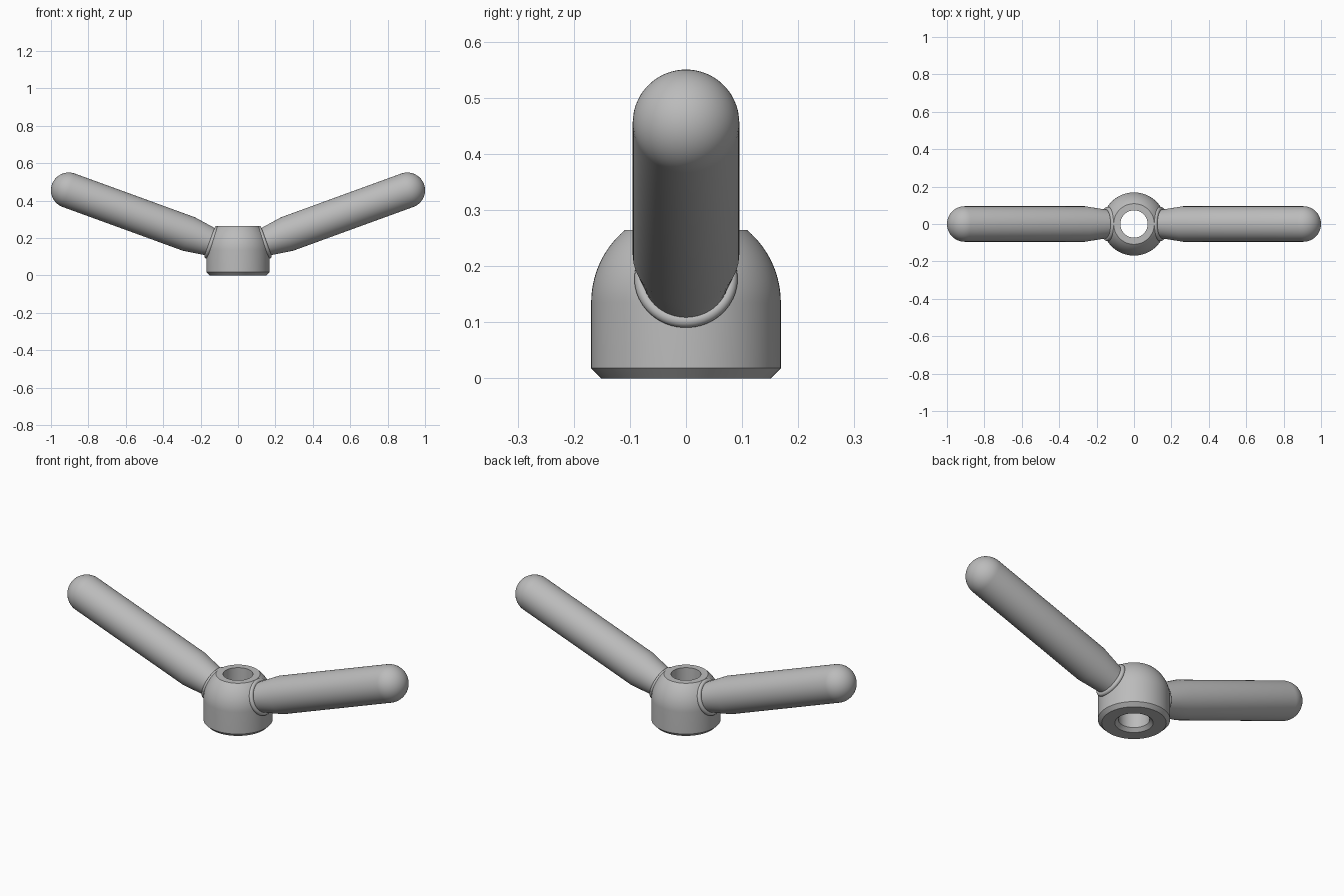
import bpy, bmesh
from math import sin, cos, pi, radians, sqrt
from mathutils import Matrix

cube = bpy.data.objects.get("Cube")
if cube:
    bpy.data.objects.remove(cube, do_unlink=True)

# Single grey metal
metal = bpy.data.materials.new("grey metal")
metal.use_nodes = True
colour = (0.5, 0.5, 0.5, 1)
metal.diffuse_color = colour
metal.node_tree.nodes["Principled BSDF"].inputs["Base Color"].default_value = colour


def lathe(name, profile, matrix=Matrix(), closed=False, steps=64):
    """Revolve (radius, height) points around z, then place with matrix."""
    bm = bmesh.new()
    verts = [bm.verts.new((r, 0, z)) for r, z in profile]
    pairs = list(zip(verts, verts[1:]))
    if closed:
        pairs.append((verts[-1], verts[0]))
    edges = [bm.edges.new(p) for p in pairs]
    bmesh.ops.spin(bm, geom=verts + edges, cent=(0, 0, 0), axis=(0, 0, 1),
                   angle=2 * pi, steps=steps)
    bmesh.ops.remove_doubles(bm, verts=bm.verts, dist=1e-5)
    bmesh.ops.recalc_face_normals(bm, faces=bm.faces)
    mesh = bpy.data.meshes.new(name)
    bm.to_mesh(mesh)
    bm.free()
    obj = bpy.data.objects.new(name, mesh)
    obj.matrix_world = matrix
    mesh.materials.append(metal)
    bpy.context.collection.objects.link(obj)
    bpy.ops.object.select_all(action="DESELECT")
    obj.select_set(True)
    bpy.context.view_layer.objects.active = obj
    bpy.ops.object.shade_smooth_by_angle(angle=radians(30))
    return obj


def arc(r, centre, start, end, n):
    """Profile points on a circle centred at (centre[0], centre[1])."""
    angles = [start + (end - start) * i / n for i in range(n + 1)]
    return [(centre[0] + r * cos(a), centre[1] + r * sin(a)) for a in angles]


# Hub: chamfered base, domed shoulder, flat top and a through bore
hub_r, bore_r, dome_z, top_angle = 0.169, 0.073, 0.135, radians(50)
dome = arc(hub_r, (0, dome_z), 0, top_angle, 14)
top_z = dome[-1][1]
lathe("hub", [(bore_r + 0.017, 0), (0.151, 0), (hub_r, 0.018)] + dome
      + [(bore_r, top_z), (bore_r, 0.017)], closed=True)

# Arms rise outwards from the hub, each with a collar ring at its root
arm_r, tip = 0.095, 0.963
arm_profile = ([(0, 0.11), (0.074, 0.11), (0.077, 0.16), (arm_r, 0.28)]
               + arc(arm_r, (0, tip), 0, pi / 2, 16))
arm_profile[-1] = (0, tip + arm_r)
ring_profile = arc(0.012, (0.08, 0.15), 0, 2 * pi * 15 / 16, 15)

for side, turn in (("left", 0), ("right", pi)):
    place = (Matrix.Translation((0, 0, 0.126)) @ Matrix.Rotation(turn, 4, "Z")
             @ Matrix.Rotation(radians(70), 4, "Y"))
    lathe(side + "_arm", arm_profile, place)
    lathe(side + "_collar_ring", ring_profile, place, closed=True)
